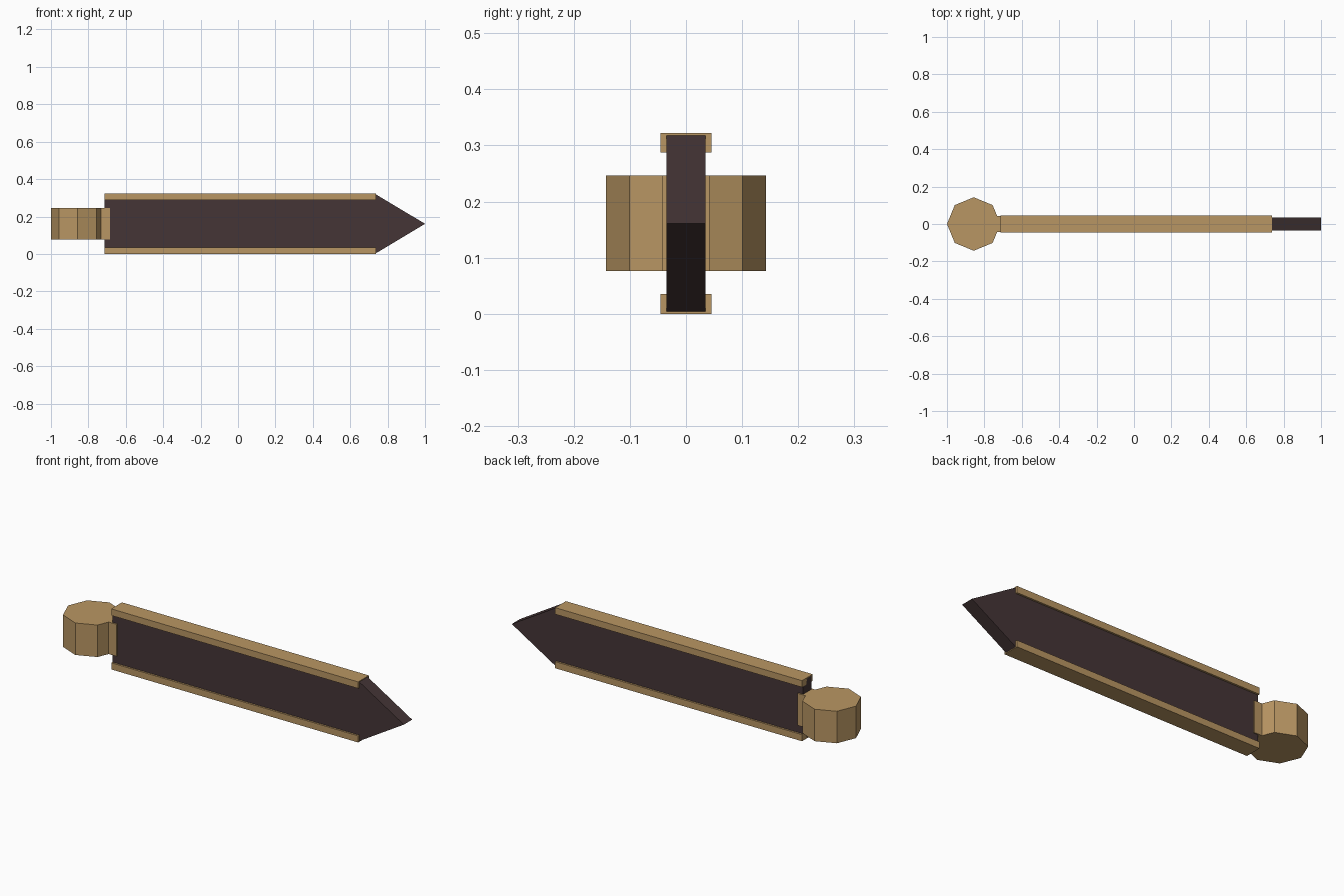
import bpy
import bmesh
import math

cube = bpy.data.objects.get("Cube")
if cube:
    bpy.data.objects.remove(cube, do_unlink=True)


def material(name, rgb):
    mat = bpy.data.materials.new(name)
    mat.use_nodes = True
    mat.diffuse_color = (*rgb, 1)
    mat.node_tree.nodes["Principled BSDF"].inputs["Base Color"].default_value = (*rgb, 1)
    return mat


def prism(name, outline, direction, mat):
    """Extrude a closed outline of 3D points along a direction."""
    bm = bmesh.new()
    base = bm.faces.new([bm.verts.new(p) for p in outline])
    grown = bmesh.ops.extrude_face_region(bm, geom=[base], use_keep_orig=True)
    moved = [v for v in grown["geom"] if isinstance(v, bmesh.types.BMVert)]
    bmesh.ops.translate(bm, verts=moved, vec=direction)
    bmesh.ops.recalc_face_normals(bm, faces=bm.faces[:])
    mesh = bpy.data.meshes.new(name)
    bm.to_mesh(mesh)
    bm.free()
    mesh.materials.append(mat)
    obj = bpy.data.objects.new(name, mesh)
    bpy.context.collection.objects.link(obj)
    return obj


def box(name, x0, x1, half_y, z0, z1, mat):
    outline = [(x0, -half_y, z0), (x1, -half_y, z0), (x1, half_y, z0), (x0, half_y, z0)]
    return prism(name, outline, (0, 0, z1 - z0), mat)


tan = material("tan wood", (0.485, 0.305, 0.125))
dark = material("dark brown", (0.060, 0.036, 0.037))

BACK, SHOULDER = -0.714, 0.738
MID, HEIGHT = 0.161, 0.322

# Flat blade with a pointed tip
half = MID - 0.004
profile = [(BACK, MID - half), (SHOULDER, MID - half), (1.0, MID),
           (SHOULDER, MID + half), (BACK, MID + half)]
prism("blade", [(x, -0.035, z) for x, z in profile], (0, 0.07, 0), dark)

# Rails along both long edges
box("lower_rail", BACK, SHOULDER, 0.045, 0, 0.035, tan)
box("upper_rail", BACK, SHOULDER, 0.045, HEIGHT - 0.035, HEIGHT, tan)

# Octagonal end knob and the collar joining it to the blade
R, Z0, Z1 = 0.143, 0.076, 0.246
ring = [(R * math.cos(i * math.tau / 8) - 1 + R, R * math.sin(i * math.tau / 8), Z0)
        for i in range(8)]
prism("end_knob", ring, (0, 0, Z1 - Z0), tan)
box("collar", -0.75, -0.685, 0.042, Z0, Z1, tan)
